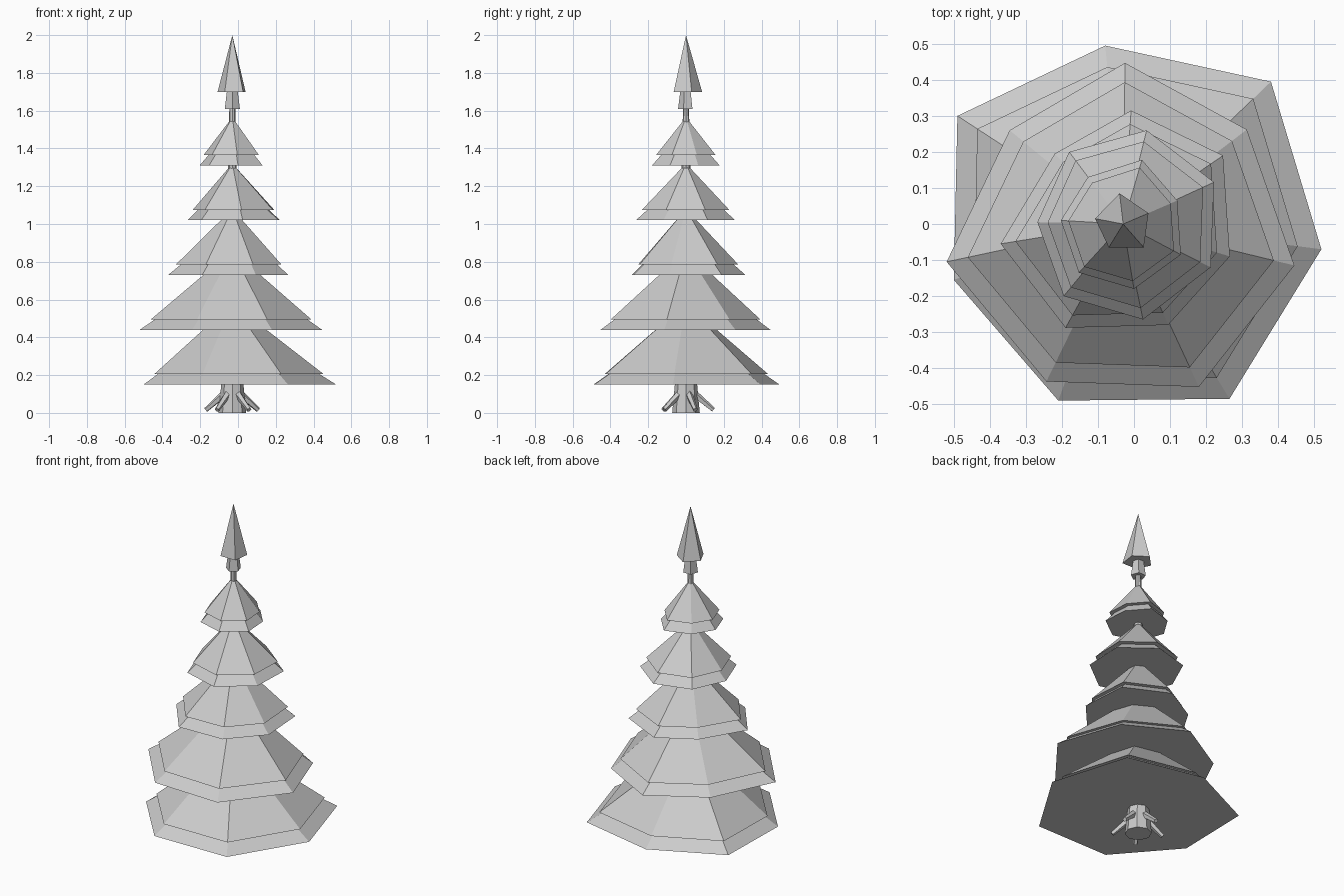
import bpy, math
from mathutils import Vector

if "Cube" in bpy.data.objects:
    bpy.data.objects.remove(bpy.data.objects["Cube"])

CX = -0.03  # trunk axis x


def mesh_object(name, verts, faces):
    me = bpy.data.meshes.new(name)
    me.from_pydata(verts, [], faces)
    me.update()
    ob = bpy.data.objects.new(name, me)
    bpy.context.collection.objects.link(ob)
    return ob


def cone(name, outline, z, apex):
    # pyramid over an irregular outline, closed underneath
    n = len(outline)
    verts = [(x, y, z) for x, y in outline] + [(CX, 0, apex)]
    faces = [(i, (i + 1) % n, n) for i in range(n)]
    faces.append(tuple(reversed(range(n))))
    return mesh_object(name, verts, faces)


def tier(name, outline, z, apex, ratio=0.88, step=0.055):
    # lower skirt, with a slightly smaller, steeper layer on top
    cone(name + "_skirt", outline, z, z + (apex - z) * 0.8)
    inner = [(CX + (x - CX) * ratio, y * ratio) for x, y in outline]
    cone(name + "_layer", inner, z + step, apex)


def tube(name, a, b, r1, r2, sides):
    # tapered prism between two points
    a, b = Vector(a), Vector(b)
    d = b - a
    bpy.ops.mesh.primitive_cone_add(vertices=sides, radius1=r1, radius2=r2,
                                    depth=d.length, location=(a + b) / 2,
                                    rotation=d.to_track_quat('Z', 'Y').to_euler())
    bpy.context.object.name = name


# branch tiers, outlines counter-clockwise from the right
tiers = [
    (0.15, 0.58, [(0.52, -0.07), (0.38, 0.395), (-0.08, 0.495), (-0.49, 0.30),
                  (-0.50, -0.155), (-0.21, -0.49), (0.265, -0.485)]),
    (0.44, 0.86, [(0.445, -0.115), (0.313, 0.262), (-0.025, 0.447), (-0.345, 0.26),
                  (-0.52, -0.105), (-0.243, -0.437), (0.18, -0.452)]),
    (0.73, 1.08, [(0.266, -0.09), (0.247, 0.19), (-0.008, 0.315), (-0.22, 0.195),
                  (-0.37, -0.055), (-0.19, -0.288), (0.095, -0.28)]),
    (1.02, 1.32, [(0.213, -0.12), (0.222, 0.116), (0.035, 0.26), (-0.18, 0.20),
                  (-0.268, 0.005), (-0.195, -0.20), (0.025, -0.265)]),
    (1.31, 1.565, [(0.13, -0.085), (0.12, 0.065), (0.022, 0.178), (-0.128, 0.13),
                   (-0.203, 0.01), (-0.153, -0.135), (0.0, -0.18)]),
]
for i, (z, apex, outline) in enumerate(tiers):
    tier(f"branch_tier_{i + 1}", outline, z, apex)

# pointed top
tip = [(0.027, -0.065), (0.04, 0.03), (-0.04, 0.085), (-0.108, 0.015), (-0.07, -0.065)]
cone("treetop", tip, 1.70, 2.0)
tube("treetop_collar", (CX, 0, 1.61), (CX, 0, 1.72), 0.042, 0.028, 5)

# trunk
tube("trunk", (CX, 0, 0), (CX, 0, 0.30), 0.073, 0.045, 8)
tube("upper_trunk", (CX, 0, 0.30), (CX, 0, 1.70), 0.045, 0.014, 8)

# roots
for i in range(5):
    a = math.radians(20 + 72 * i)
    c, s = math.cos(a), math.sin(a)
    tube(f"root_{i + 1}", (CX + 0.045 * c, 0.045 * s, 0.10),
         (CX + 0.145 * c, 0.145 * s, 0.016), 0.02, 0.013, 5)
